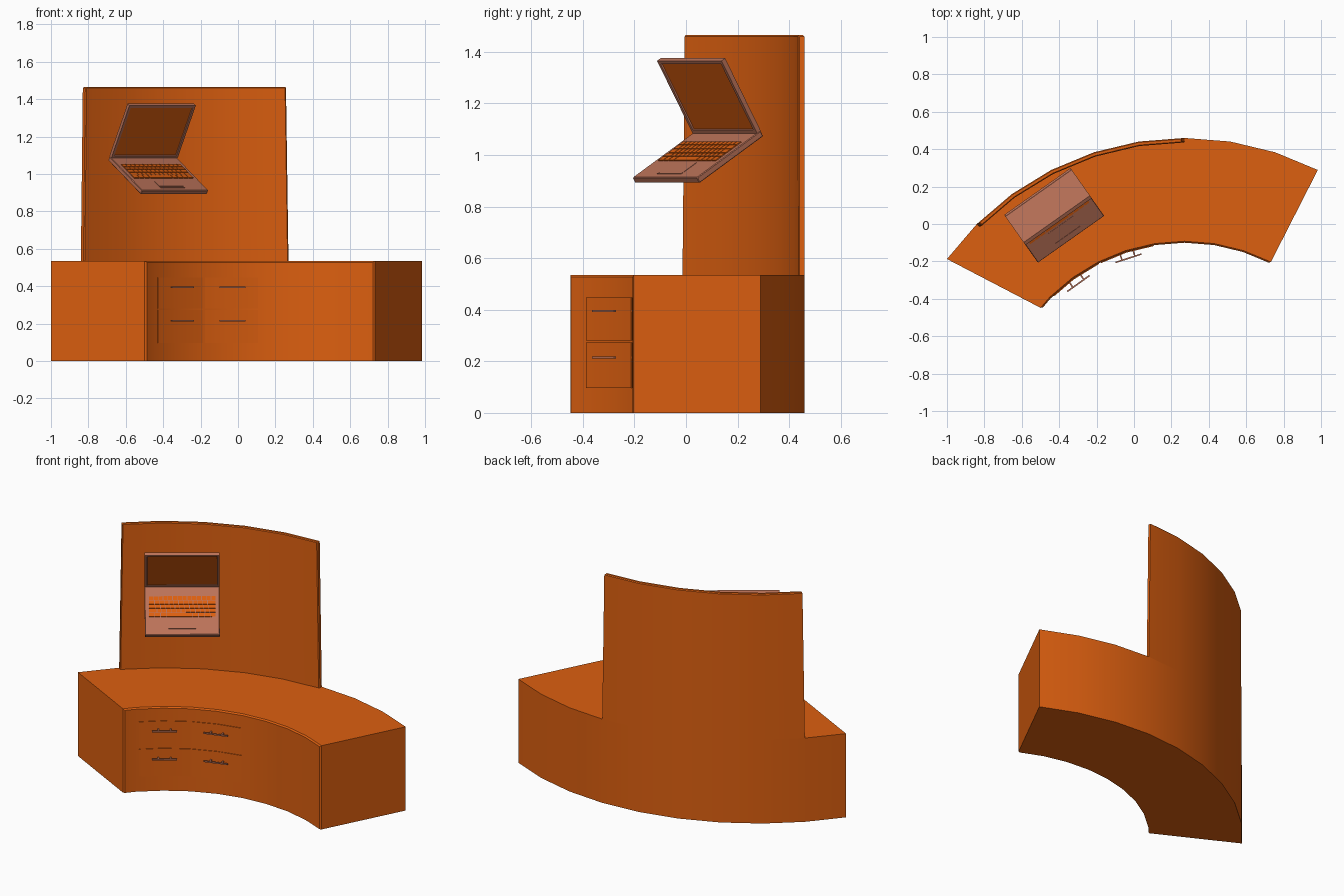
import bpy, bmesh
from math import radians, sin, cos
from mathutils import Matrix, Vector

if "Cube" in bpy.data.objects:
    bpy.data.objects.remove(bpy.data.objects["Cube"])

CX, CY = 0.27, -1.11          # centre of the desk's arc
R_IN, R_OUT = 1.01, 1.57
DESK_H, WALL_H = 0.535, 1.465


def material(name, rgb):
    m = bpy.data.materials.new(name)
    m.diffuse_color = (*rgb, 1)
    m.use_nodes = True
    m.node_tree.nodes["Principled BSDF"].inputs["Base Color"].default_value = m.diffuse_color
    return m


ORANGE = material("orange", (0.72, 0.115, 0.005))
ROSE = material("rose", (0.5, 0.17, 0.1))


def finish(name, bm, mats, smooth=False, matrix=None):
    bmesh.ops.recalc_face_normals(bm, faces=bm.faces)
    me = bpy.data.meshes.new(name)
    bm.to_mesh(me)
    bm.free()
    ob = bpy.data.objects.new(name, me)
    bpy.context.collection.objects.link(ob)
    for m in mats:
        me.materials.append(m)
    if matrix:
        ob.matrix_world = matrix
    if smooth:
        bpy.ops.object.select_all(action='DESELECT')
        ob.select_set(True)
        bpy.context.view_layer.objects.active = ob
        bpy.ops.object.shade_smooth_by_angle(angle=radians(20))
    return ob


def arc_point(r, deg, z, off=0.0):
    # point on an arc made of 9 degree facets
    rr = r * cos(radians(4.5)) / cos(radians(deg % 9 - 4.5)) + off
    a = radians(deg)
    return (CX + rr * cos(a), CY + rr * sin(a), z)


def sector(name, r, off_in, off_out, a_in, a_out, z0, z1, taper=0, bevel=0, all_edges=False):
    r_in, r_out = r
    bm = bmesh.new()
    n = len(a_in)
    cols = []
    for i in range(n):
        t = taper if i == 0 else -taper if i == n - 1 else 0
        cols.append([bm.verts.new(p) for p in (
            arc_point(r_in, a_in[i], z0, off_in),
            arc_point(r_out, a_out[i], z0, off_out),
            arc_point(r_out, a_out[i] + t, z1, off_out),
            arc_point(r_in, a_in[i] + t, z1, off_in))])
    for p, q in zip(cols, cols[1:]):
        for k in range(4):
            m = (k + 1) % 4
            bm.faces.new((p[k], p[m], q[m], q[k]))
    bm.faces.new(cols[0])
    bm.faces.new(cols[-1])
    if bevel:
        # soften the top and side edges of the front (and of the back when asked)
        edges = [bm.edges.get((p[3], q[3])) for p, q in zip(cols, cols[1:])]
        edges += [bm.edges.get((c[0], c[3])) for c in (cols[0], cols[-1])]
        if all_edges:
            edges += [bm.edges.get((p[2], q[2])) for p, q in zip(cols, cols[1:])]
            edges += [bm.edges.get((c[2], c[3])) for c in (cols[0], cols[-1])]
        bmesh.ops.bevel(bm, geom=edges, offset=bevel, segments=1, affect='EDGES')
    return finish(name, bm, [ORANGE], smooth=True)


def add_box(bm, lo, hi):
    lo, hi = Vector(lo), Vector(hi)
    mat = Matrix.Translation((lo + hi) / 2) @ Matrix.Diagonal((*(hi - lo), 1))
    return bmesh.ops.create_cube(bm, size=1, matrix=mat)["verts"]


# Curved desk body and back wall
steps = list(range(63, 136, 9))
sector("desk_body", (R_IN, R_OUT), 0, 0, steps + [139.2], steps + [144], 0, DESK_H, bevel=0.008)
wall = list(range(90, 136, 9))
sector("back_wall", (R_OUT, R_OUT), -0.024, 0, wall, wall, DESK_H, WALL_H,
       taper=0.5, bevel=0.005, all_edges=True)

# Four drawer fronts with bar handles
for side, angs, mid in (("left", [117, 126, 134], 125.6), ("right", [99.4, 108, 116.3], 107.9)):
    for level, z0, z1, zh in (("lower", 0.097, 0.272, 0.215), ("upper", 0.281, 0.447, 0.395)):
        sector(f"{side}_{level}_drawer", (R_IN, R_IN), -0.004, 0.004, angs, angs, z0, z1)
        bm = bmesh.new()
        add_box(bm, (-0.073, -0.004, -0.004), (0.073, 0.004, 0.004))
        for s in (-1, 1):
            add_box(bm, (s * 0.036 - 0.004, 0, -0.004), (s * 0.036 + 0.004, 0.036, 0.004))
        a = radians(mid)
        mw = (Matrix.Translation((CX + 0.974 * cos(a), CY + 0.974 * sin(a), zh))
              @ Matrix.Rotation(a - radians(90), 4, 'Z'))
        # drawers left of the arc's top turn anticlockwise with it
        finish(f"{side}_{level}_handle", bm, [ROSE], matrix=mw)

# Laptop frame: x along the hinge, -y toward the user, z up from the keyboard
W, D, T = 0.434, 0.353, 0.025
LAP = (Matrix.Translation((-0.695, 0.05, 1.073)) @ Matrix.Rotation(radians(35.2), 4, 'Z')
       @ Matrix.Rotation(radians(31), 4, 'X'))

# Base
bm = bmesh.new()
add_box(bm, (0, -D, 0), (W, 0, T))
bmesh.ops.bevel(bm, geom=bm.edges[:], offset=0.003, segments=1, affect='EDGES')
finish("laptop_base", bm, [ROSE], matrix=LAP)

# Lid with recessed screen
bm = bmesh.new()
add_box(bm, (0, -0.02, T), (W, 0, D))
bm.normal_update()
front = min(bm.faces, key=lambda f: f.calc_center_median().y)
bmesh.ops.inset_region(bm, faces=[front], thickness=0.02)
bmesh.ops.inset_region(bm, faces=[front], thickness=0.003, depth=-0.005)
front.material_index = 1
finish("laptop_lid", bm, [ROSE, ORANGE], matrix=LAP)

# Keys: four staggered rows and a row with the space bar
bm = bmesh.new()
x0, x1, y0, rows, gap = 0.022, 0.412, -0.085, 5, 0.004
pitch_y, pitch_x = 0.029, (x1 - x0) / 14
for r in range(rows):
    if r == rows - 1:
        cuts = [0, 1.3, 2.5, 3.8, 9.2, 10.4, 11.6, 12.8, 14]
    else:
        first = 1 + 0.25 * r
        cuts = [0] + [first + k for k in range(13 - (r > 0))] + [14]
    for a, b in zip(cuts, cuts[1:]):
        add_box(bm, (x0 + a * pitch_x + gap / 2, y0 - (r + 1) * pitch_y + gap / 2, T - 0.002),
                (x0 + b * pitch_x - gap / 2, y0 - r * pitch_y - gap / 2, T + 0.004))
finish("laptop_keys", bm, [ORANGE], matrix=LAP)

# Trackpad and its front button
bm = bmesh.new()
add_box(bm, (0.137, -0.312, T - 0.002), (0.297, -0.24, T + 0.0015))
add_box(bm, (0.137, -0.328, T - 0.002), (0.297, -0.316, T + 0.0025))
finish("laptop_trackpad", bm, [ROSE], matrix=LAP)
